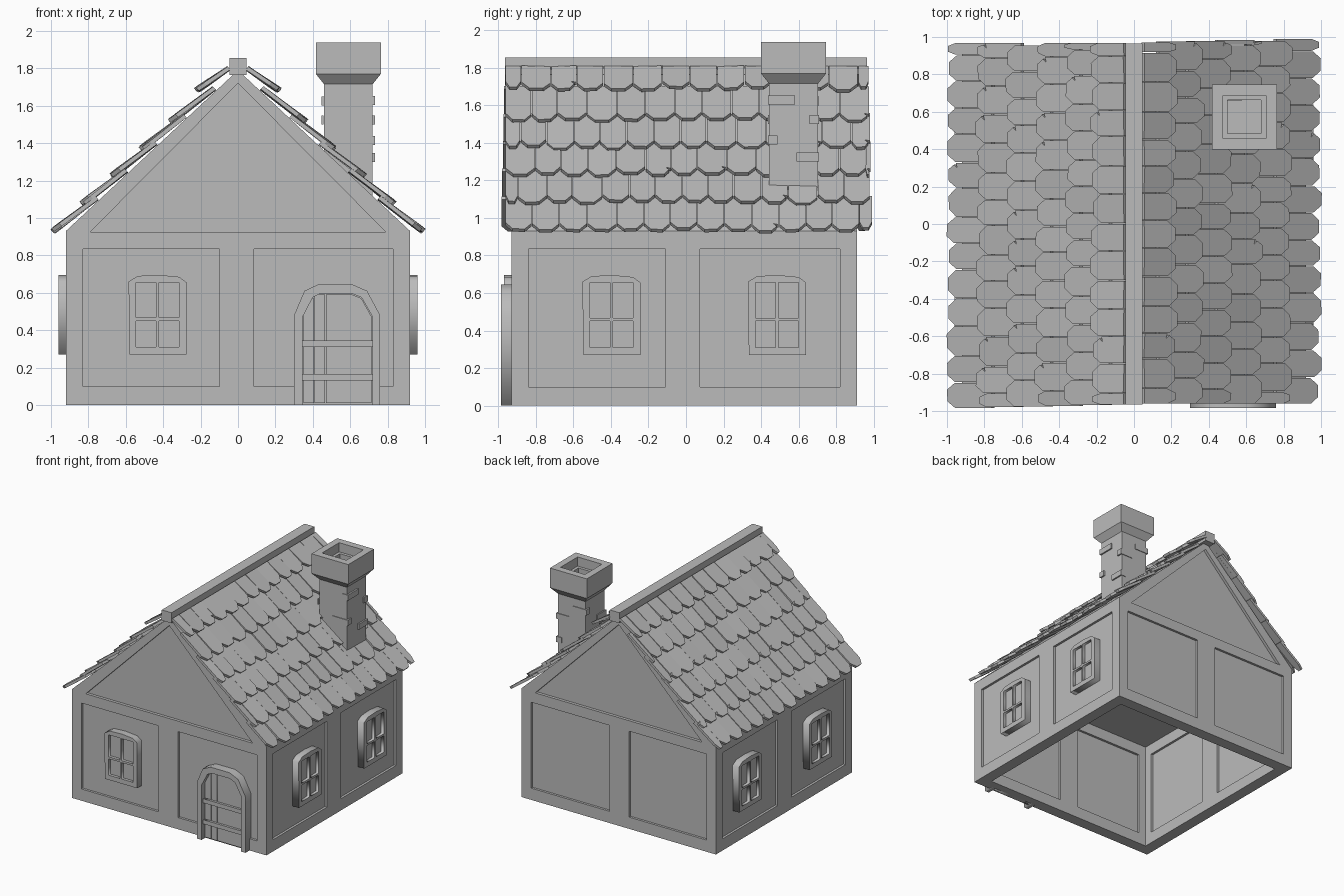
import bpy, bmesh, math, random
from mathutils import Matrix, Vector

random.seed(4)
if "Cube" in bpy.data.objects:
    bpy.data.objects.remove(bpy.data.objects["Cube"])

grey = bpy.data.materials.new("plain_grey")
grey.use_nodes = True
grey.diffuse_color = (0.5, 0.5, 0.5, 1)
grey.node_tree.nodes["Principled BSDF"].inputs["Base Color"].default_value = (0.5, 0.5, 0.5, 1)

MID = -0.01      # middle of the house in y
HALF = 0.92      # half width of the walls
EAVE, APEX = 0.93, 1.79
PITCH = math.atan((APEX - EAVE) / HALF)
FRONT = Matrix(((1, 0, 0), (0, 0, -1), (0, 1, 0)))
LEFT = Matrix(((0, 0, 1), (1, 0, 0), (0, 1, 0)))
RIGHT = Matrix(((0, 0, -1), (-1, 0, 0), (0, 1, 0)))


def make(name, bm):
    bmesh.ops.recalc_face_normals(bm, faces=bm.faces)
    mesh = bpy.data.meshes.new(name)
    bm.to_mesh(mesh)
    bm.free()
    mesh.materials.append(grey)
    ob = bpy.data.objects.new(name, mesh)
    bpy.context.scene.collection.objects.link(ob)
    return ob


def box(bm, x0, x1, y0, y1, z0, z1):
    size = Matrix.Diagonal((x1 - x0, y1 - y0, z1 - z0, 1))
    mid = Matrix.Translation(((x0 + x1) / 2, (y0 + y1) / 2, (z0 + z1) / 2))
    bmesh.ops.create_cube(bm, size=1, matrix=mid @ size)


def prism(bm, near, far):
    """Solid between two matching outlines."""
    a = [bm.verts.new(p) for p in near]
    b = [bm.verts.new(p) for p in far]
    bm.faces.new(a)
    bm.faces.new(b[::-1])
    for i in range(len(a)):
        j = (i + 1) % len(a)
        bm.faces.new((a[j], a[i], b[i], b[j]))


def rect(x0, x1, z0, z1):
    return [(x0, z0), (x1, z0), (x1, z1), (x0, z1)]


def cutout(name, loops, facing, inner, outer):
    """Board with holes, set on a wall between two distances outwards."""
    curve = bpy.data.curves.new(name, "CURVE")
    curve.dimensions = "2D"
    curve.fill_mode = "BOTH"
    curve.extrude = (outer - inner) / 2
    for loop in loops:
        s = curve.splines.new("POLY")
        s.points.add(len(loop) - 1)
        for p, (u, v) in zip(s.points, loop):
            p.co = (u, v, 0, 1)
        s.use_cyclic_u = True
    tmp = bpy.data.objects.new(name, curve)
    bpy.context.scene.collection.objects.link(tmp)
    graph = bpy.context.evaluated_depsgraph_get()
    mesh = bpy.data.meshes.new_from_object(tmp.evaluated_get(graph))
    bm = bmesh.new()
    bm.from_mesh(mesh)
    bpy.data.objects.remove(tmp)
    bmesh.ops.remove_doubles(bm, verts=bm.verts, dist=0.0001)
    bmesh.ops.dissolve_limit(bm, angle_limit=0.01, verts=bm.verts, edges=bm.edges)
    for v in bm.verts:
        v.co = facing @ (v.co + Vector((0, 0, (inner + outer) / 2)))
    return make(name, bm)


# House body: gabled block, hollow below, with sunk panels
bm = bmesh.new()
gable = [(-HALF, 0), (HALF, 0), (HALF, EAVE), (0, APEX), (-HALF, EAVE)]
prism(bm, [(x, MID - HALF, z) for x, z in gable], [(x, MID + HALF, z) for x, z in gable])
house = make("house_walls", bm)

bm = bmesh.new()
box(bm, -0.82, 0.82, MID - 0.82, MID + 0.82, -0.1, EAVE)
for s in (-1, 1):
    for lo, hi in ((-0.83, -0.1), (0.085, 0.83)):
        for d0, d1 in ((0.9, 1.0), (0.8, 0.84)):
            a, b = sorted((s * d0, s * d1))
            # inner recesses stop short of the room corners
            p, q = max(lo, -d1 + 0.02), min(hi, d1 - 0.02)
            if d1 < 0.9:
                p, q = max(lo, -0.75), min(hi, 0.75)
            box(bm, p, q, MID + a, MID + b, 0.1, 0.835)
            box(bm, a, b, MID + p, MID + q, 0.1, 0.835)
    tri = [(-0.79, 0.925), (0.79, 0.925), (0, 1.72)]
    prism(bm, [(x, MID + s * 0.895, z) for x, z in tri], [(x, MID + s, z) for x, z in tri])
cutter = make("panel_cutter", bm)
cutter.hide_render = True
mod = house.modifiers.new("panels", "BOOLEAN")
mod.operation, mod.solver, mod.object = "DIFFERENCE", "EXACT", cutter
mod.use_self = True
graph = bpy.context.evaluated_depsgraph_get()
baked = bpy.data.meshes.new_from_object(house.evaluated_get(graph))
house.modifiers.clear()
house.data = baked
bpy.data.objects.remove(cutter)


# Windows: arched frame with four lights and a pane behind
def window(name, facing, u, wall):
    arch = [(-0.15, 0.27), (0.155, 0.27), (0.155, 0.655), (0.115, 0.685),
            (0.01, 0.695), (-0.105, 0.69), (-0.155, 0.66)]
    loops = [[(u + a, z) for a, z in arch]]
    for x0 in (-0.115, 0.008):
        for z0, z1 in ((0.31, 0.45), (0.467, 0.655)):
            loops.append(rect(u + x0, u + x0 + 0.107, z0, z1))
    cutout(name + "_frame", loops, facing, wall - 0.03, wall + 0.04)
    cutout(name + "_pane", [rect(u - 0.13, u + 0.13, 0.29, 0.67)], facing, wall - 0.025, wall + 0.015)


window("front_window", FRONT, -0.43, HALF - MID)
for i, y in enumerate((-0.397, 0.485)):
    window(f"left_window_{i + 1}", LEFT, y, HALF)
for i, y in enumerate((-0.45, 0.5)):
    window(f"right_window_{i + 1}", RIGHT, -y, HALF)

# Door: arched frame, planks and two battens
inner_arch = [(0.345, 0), (0.345, 0.47), (0.4, 0.575), (0.44, 0.595),
              (0.61, 0.595), (0.66, 0.575), (0.72, 0.47), (0.72, 0)]
outer_arch = [(0.3, 0), (0.3, 0.48), (0.355, 0.61), (0.43, 0.645),
              (0.61, 0.645), (0.69, 0.61), (0.76, 0.48), (0.76, 0)]
cutout("door_frame", [outer_arch + inner_arch[::-1]], FRONT, 0.9, 0.985)
cutout("door_back", [inner_arch], FRONT, 0.9, 0.935)
planks = [rect(0.35, 0.405, 0.01, 0.57), rect(0.41, 0.465, 0.01, 0.59),
          [(0.47, 0.01), (0.715, 0.01), (0.715, 0.47), (0.66, 0.57), (0.61, 0.59), (0.47, 0.59)]]
cutout("door_planks", planks, FRONT, 0.93, 0.945)
cutout("door_battens", [rect(0.345, 0.72, z, z + 0.035) for z in (0.13, 0.31)], FRONT, 0.94, 0.965)

# Roof tiles: overlapping rows of boards with clipped lower corners
ROWS, STEP, WIDE, LONG, THICK = 6, 0.157, 0.148, 0.29, 0.022
for side, label in ((1, "left"), (-1, "right")):
    bm = bmesh.new()
    for row in range(ROWS):
        end = 0.955 - STEP * row
        top = max(end - LONG * math.cos(PITCH), 0.02)
        length = (end - top) / math.cos(PITCH)
        fan = 0.022 * (1 - row / ROWS)
        lo = -0.963 - (fan if side < 0 else 0)
        hi = 0.97 + (fan if side > 0 else 0)
        y = lo - (WIDE / 2 if row % 2 else 0)
        base = 0.03 if row == ROWS - 1 else 0.005
        while y < hi - 0.02:
            y0, y1 = max(y, lo), min(y + WIDE * random.uniform(0.92, 1.08), hi)
            y = y1
            w, n = y1 - y0, length + random.uniform(-0.012, 0.008)
            clip = 0.05
            shape = [(0.002, 0), (w - 0.002, 0), (w - 0.002, n - clip),
                     (w * 0.73, n), (w * 0.27, n), (0.002, n - clip)]
            if random.random() < 0.15:     # split in the lower edge
                shape[3:3] = [(w - 0.03, n - clip - 0.01), (w - 0.012, n - clip + 0.012)]
            lift = random.uniform(0.024, 0.038)
            skew = random.uniform(-0.008, 0.008)

            def place(u, v, h):
                h += base + lift * v / length + skew * (u / w - 0.5)
                x = top + v * math.cos(PITCH) + h * math.sin(PITCH)
                z = APEX - top * math.tan(PITCH) - v * math.sin(PITCH) + h * math.cos(PITCH)
                return (side * x, y0 + u, z)

            prism(bm, [place(u, v, 0) for u, v in shape], [place(u, v, THICK) for u, v in shape])
    make(label + "_roof_tiles", bm)

# Ridge beam
bm = bmesh.new()
box(bm, -0.046, 0.046, -0.965, 0.965, 1.765, 1.855)
make("ridge_beam", bm)

# Chimney: square sections stacked up the outside and down the flue
bm = bmesh.new()
CX, CY = 0.59, 0.573
sections = [(0.13, 1.0), (0.13, 1.715), (0.174, 1.77), (0.174, 1.938), (0.115, 1.938),
            (0.115, 1.86), (0.09, 1.86), (0.09, 1.6)]
rings = [[bm.verts.new((CX + r * a, CY + r * b, z)) for a, b in rect(-1, 1, -1, 1)] for r, z in sections]
for p, q in zip(rings, rings[1:]):
    for i in range(4):
        j = (i + 1) % 4
        bm.faces.new((p[i], p[j], q[j], q[i]))
bm.faces.new(rings[0])
bm.faces.new(rings[-1])
make("chimney", bm)

# Raised bricks wrapping the chimney corners
bm = bmesh.new()
for sx, sy, z, lx, ly in ((1, -1, 1.39, 0.145, 0.05), (1, -1, 1.605, 0.05, 0.145), (1, 1, 1.5, 0.12, 0.05),
                          (-1, 1, 1.6, 0.13, 0.05), (1, 1, 1.3, 0.05, 0.12), (-1, -1, 1.5, 0.01, 0.12)):
    x0, x1 = sorted((CX + sx * 0.143, CX + sx * (0.143 - lx)))
    y0, y1 = sorted((CY + sy * 0.136, CY + sy * (0.136 - ly)))
    box(bm, x0, x1, y0, y1, z, z + 0.048)
make("chimney_bricks", bm)
